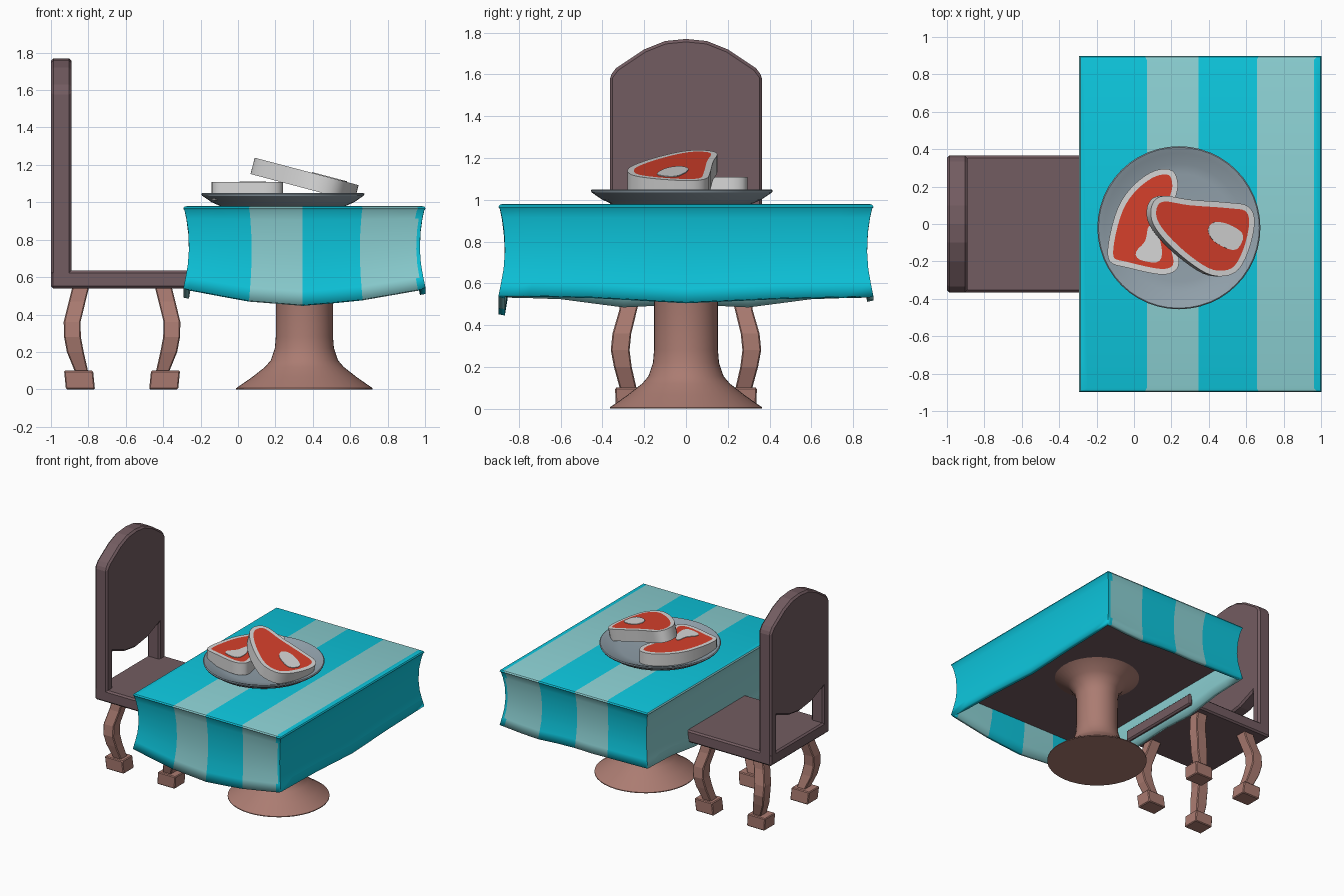
import bpy, bmesh, math
from mathutils import Vector

if "Cube" in bpy.data.objects:
    bpy.data.objects.remove(bpy.data.objects["Cube"])


def mat(name, r, g, b):
    lin = lambda c: c / 12.92 if c < 0.04045 else ((c + 0.055) / 1.055) ** 2.4
    m = bpy.data.materials.new(name)
    m.diffuse_color = (lin(r), lin(g), lin(b), 1)
    m.use_nodes = True
    m.node_tree.nodes["Principled BSDF"].inputs["Base Color"].default_value = m.diffuse_color
    return m


CYAN = mat("cyan cloth", 0.05, 0.78, 0.87)
PALE = mat("pale cloth", 0.55, 0.82, 0.83)
CHAIR = mat("dark wood", 0.45, 0.36, 0.38)
LEG = mat("light wood", 0.67, 0.485, 0.445)
PLATE = mat("grey plate", 0.57, 0.63, 0.67)
FAT = mat("meat fat", 0.84, 0.84, 0.84)
RED = mat("red meat", 0.84, 0.25, 0.17)


def finish(bm, name, mats, angle=30, recalc=True):
    if recalc:
        bmesh.ops.recalc_face_normals(bm, faces=bm.faces)
    me = bpy.data.meshes.new(name)
    bm.to_mesh(me)
    bm.free()
    for m in mats:
        me.materials.append(m)
    if angle:
        me.shade_smooth()
        me.set_sharp_from_angle(angle=math.radians(angle))
    ob = bpy.data.objects.new(name, me)
    bpy.context.collection.objects.link(ob)
    return ob


def bevel(ob, w):
    b = ob.modifiers.new("bevel", 'BEVEL')
    b.width, b.segments, b.limit_method = w, 1, 'ANGLE'


def loft(bm, rings, caps=True):
    vs = [[bm.verts.new(p) for p in r] for r in rings]
    n = len(vs[0])
    for a, b in zip(vs, vs[1:]):
        for i in range(n):
            bm.faces.new((a[i], a[(i + 1) % n], b[(i + 1) % n], b[i]))
    if caps:
        bm.faces.new(vs[0][::-1])
        bm.faces.new(vs[-1])
    return vs


def rect(x0, x1, y0, y1, z):
    return [(x0, y0, z), (x1, y0, z), (x1, y1, z), (x0, y1, z)]


def box(name, x0, x1, y0, y1, z0, z1, m):
    bm = bmesh.new()
    loft(bm, [rect(x0, x1, y0, y1, z0), rect(x0, x1, y0, y1, z1)])
    return finish(bm, name, [m], 0)


def lathe(name, cx, cy, prof, m, n=40, angle=30):
    bm = bmesh.new()
    loft(bm, [[(cx + r * math.cos(2 * math.pi * i / n), cy + r * math.sin(2 * math.pi * i / n), z)
               for i in range(n)] for r, z in prof])
    return finish(bm, name, [m], angle)


def lerp(pts, t):
    for (a, u), (b, v) in zip(pts, pts[1:]):
        if t <= b:
            return u + (v - u) * (t - a) / (b - a)
    return pts[-1][1]


# chair seat
bevel(box("seat", -1, -0.23, -0.365, 0.365, 0.54, 0.635, CHAIR), 0.012)

# chair back: arched panel on two posts, open below
half = [(0.365, 0.6), (0.365, 1.59), (0.335, 1.63), (0.2, 1.72), (0.1, 1.76)]
inner = [(-0.29, 0.6), (-0.29, 0.92), (-0.14, 0.86), (0, 0.84), (0.14, 0.86), (0.29, 0.92), (0.29, 0.6)]
outline = half + [(0, 1.77)] + [(-y, z) for y, z in reversed(half)] + inner
bm = bmesh.new()
loft(bm, [[(x, y, z) for y, z in outline] for x in (-1, -0.89)])
bevel(finish(bm, "chair_back", [CHAIR], 0), 0.014)

# curved chair legs with block feet, mirrored to four corners
# (z, inner x, outer x, inner y, outer y) from the chair centre
LEG_RINGS = [(0.09, .18, .25, .235, .315), (0.2, .205, .295, .26, .345), (0.28, .22, .31, .27, .36),
             (0.36, .222, .312, .262, .352), (0.47, .195, .285, .235, .32), (0.55, .175, .265, .215, .31)]
FOOT_RINGS = [(0, .145, .3, .205, .335), (0.1, .155, .31, .21, .34)]
CX = -0.62
for sx, xn in ((-1, "rear"), (1, "front")):
    for sy, yn in ((-1, "right"), (1, "left")):
        for rings, part in ((LEG_RINGS, "leg"), (FOOT_RINGS, "foot")):
            bm = bmesh.new()
            loft(bm, [rect(CX + sx * a, CX + sx * b, sy * c, sy * d, z) for z, a, b, c, d in rings])
            bevel(finish(bm, f"chair_{part}_{xn}_{yn}", [LEG], 0), 0.006)

# pedestal and table top
lathe("table_pedestal", 0.355, 0,
      [(.365, 0), (.365, .006), (.28, .065), (.21, .12), (.18, .155), (.158, .22), (.153, .28),
       (.153, .52), (.165, .58), (.21, .64), (.31, .7)], LEG)
box("table_top", -0.255, 0.965, -0.86, 0.86, 0.7, 0.94, CHAIR)

# striped tablecloth: top strips and a pinched skirt with a wavy hem
XS = [-.29, -.265, -.1, .06, .2, .345, .5, .665, .81, .96, .98, 1.0]
YS = [-.895 + 1.79 * i / 12 for i in range(13)]
HX, HY, MX = 0.645, 0.895, 0.355
HEM = {"front": [(-.29, .54), (.05, .475), (.36, .45), (.66, .48), (1, .54)],
       "back": [(-.29, .54), (.2, .53), (.4, .535), (.7, .515), (1, .54)],
       "right": [(-.9, .545), (-.45, .535), (0, .51), (.45, .53), (.9, .54)],
       "left": [(-.9, .54), (-.6, .53), (-.3, .49), (0, .505), (.3, .49), (.6, .53), (.9, .54)]}
per = [(x, -HY, "front", x) for x in XS[:-1]] + [(1.0, y, "right", y) for y in YS[:-1]]
per += [(x, HY, "back", x) for x in XS[:0:-1]] + [(-.29, y, "left", y) for y in YS[:0:-1]]
ROWS = [(0, -.003), (.02, .004), (.12, .014), (.28, .024), (.5, .028), (.7, .022), (.86, .01), (1, -.002)]
rings = []
for t, o in reversed(ROWS):
    ring = []
    for x, y, side, u in per:
        z = 0.966 + (lerp(HEM[side], u) - 0.966) * t
        ring.append((MX + (x - MX) * (1 - o / HX), y * (1 - o / HY), z))
    rings.append(ring)
for o, z in ((.003, .976), (.018, .98)):
    rings.append([(MX + (x - MX) * (1 - o / HX), y * (1 - o / HY), z) for x, y, s, u in per])


def stripe(x):
    return 1 if .06 < x < .345 or .665 < x < .96 else 0


bm = bmesh.new()
top = loft(bm, rings, False)[-1]
n, k = len(XS), len(YS)
front, right = top[:n], top[n:n + k - 2]
back = top[n + k - 2:2 * n + k - 2][::-1]
left = top[2 * n + k - 2:]
for i in range(n - 1):
    f = [front[i], front[i + 1]] + (right if i == n - 2 else []) + [back[i + 1], back[i]]
    bm.faces.new(f + (left if i == 0 else []))
bm.normal_update()
for f in bm.faces:
    c = f.calc_center_median()
    if f.normal.x < -0.75:
        f.material_index = 1
    elif f.normal.x < 0.75:
        f.material_index = stripe(c.x)
cloth = finish(bm, "tablecloth", [CYAN, PALE], 40, recalc=False)
sol = cloth.modifiers.new("thickness", 'SOLIDIFY')
sol.thickness, sol.offset = 0.03, -1

# plate
lathe("plate", 0.24, -0.02,
      [(.33, .978), (.38, 1.0), (.432, 1.035), (.436, 1.045), (.43, 1.05), (.4, 1.04),
       (.34, 1.015), (.29, 1.008), (.02, 1.008)], PLATE, 48)


def smooth_loop(pts, steps=4):
    out, m = [], len(pts)
    for i in range(m):
        a, b, c, d = (Vector(pts[(i + j) % m]) for j in (-1, 0, 1, 2))
        for s in range(steps):
            t = s / steps
            out.append(0.5 * (2 * b + (c - a) * t + (2 * a - 5 * b + 4 * c - d) * t * t
                              + (3 * b - a - 3 * c + d) * t ** 3))
    return out


def steak(name, outline, bone, z0, slope, thick):
    # fat-edged slab with a red inset face and a thin bone plate
    top_z = lambda x: z0 - slope * x
    nrm = Vector((slope, 0, 1)).normalized()
    bm = bmesh.new()
    hi = [Vector((p.x, p.y, top_z(p.x))) for p in smooth_loop(outline)]
    loft(bm, [[p - nrm * thick for p in hi], hi])
    bm.normal_update()
    face = max(bm.faces, key=lambda f: f.normal.z)
    bmesh.ops.inset_region(bm, faces=[face], thickness=0.03, depth=0)
    face.material_index = 1
    finish(bm, name, [FAT, RED], 35, recalc=False)
    bm = bmesh.new()
    lo = [Vector((p.x, p.y, top_z(p.x))) for p in smooth_loop(bone, 3)]
    loft(bm, [[p - nrm * 0.002 for p in lo], [p + nrm * 0.004 for p in lo]])
    finish(bm, name + "_bone", [FAT], 0)


steak("lower_steak",
      [(-.13, -.2), (-.03, -.235), (.14, -.27), (.22, -.25), (.24, -.19), (.21, -.06), (.2, .06),
       (.235, .2), (.205, .285), (.11, .285), (0, .21), (-.085, .09), (-.135, -.09)],
      [(.01, -.15), (.03, -.19), (.12, -.205), (.15, -.16), (.13, -.06), (.08, -.01), (.06, -.09)],
      1.108, 0, 0.095)
steak("upper_steak",
      [(.1, .11), (.095, .02), (.16, -.08), (.29, -.2), (.42, -.275), (.54, -.26), (.61, -.15),
       (.645, .01), (.61, .095), (.5, .115), (.3, .13), (.16, .15)],
      [(.395, -.03), (.43, -.095), (.53, -.14), (.575, -.1), (.575, -.045), (.5, 0), (.43, .01)],
      1.262, 0.264, 0.09)
